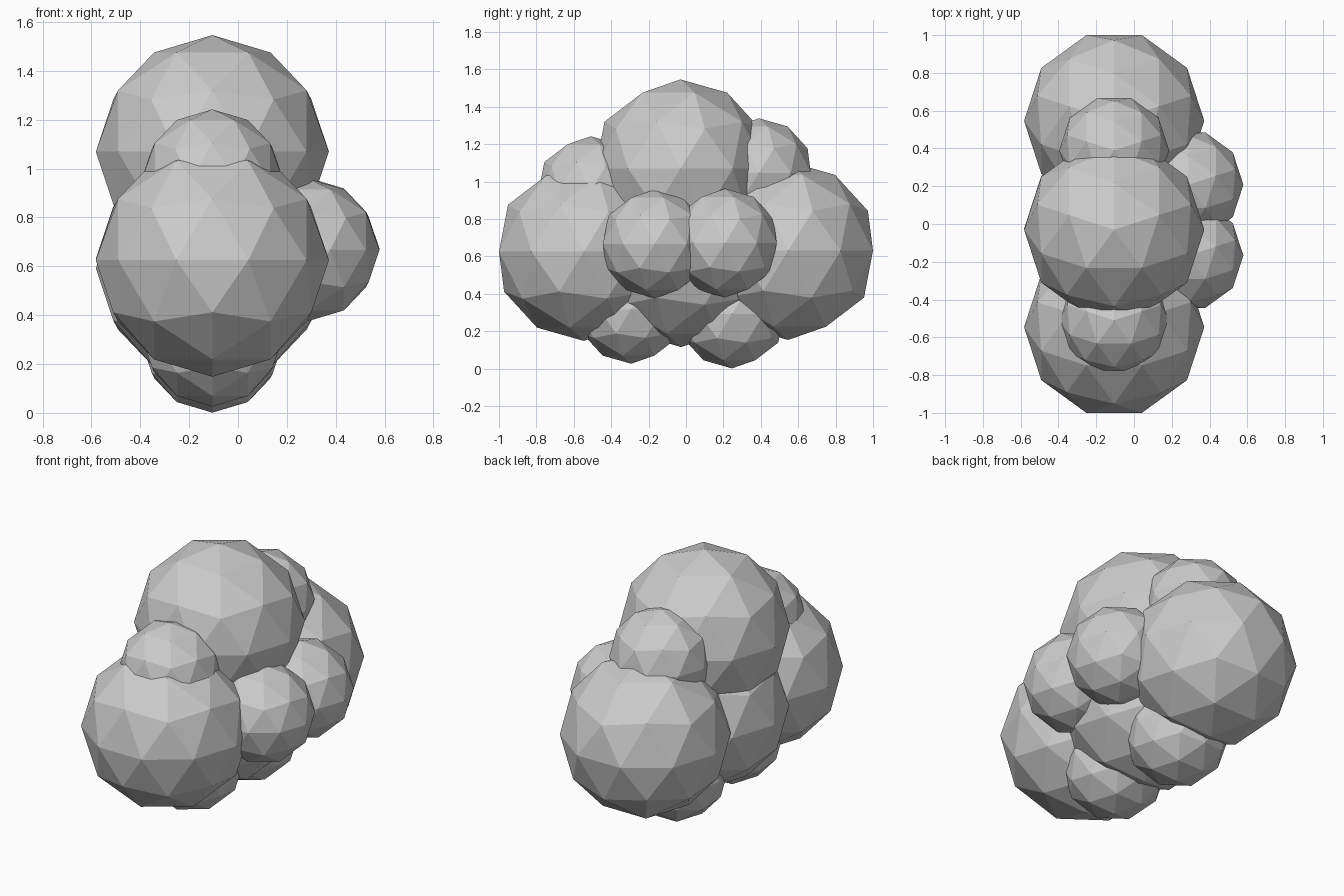
import bpy
import math

if "Cube" in bpy.data.objects:
    bpy.data.objects.remove(bpy.data.objects["Cube"])

BIG, SMALL = 0.477, 0.291   # the two puff radii
MID_X = -0.105              # shared centre plane of the cluster


def puff(name, radius, x, y, z):
    """Faceted ball with a lower five-edged corner turned to the front."""
    bpy.ops.mesh.primitive_ico_sphere_add(
        subdivisions=2, radius=radius, location=(x, y, z),
        rotation=(0, 0, math.pi / 2))
    bpy.context.object.name = name


# Large puffs: front, back, core and crown
for name, y, z in [("front_puff", -0.546, 0.625),
                   ("back_puff", 0.546, 0.63),
                   ("core_puff", -0.025, 0.592),
                   ("crown_puff", -0.03, 1.069)]:
    puff(name, BIG, MID_X, y, z)

# Small puffs filling the gaps above and below
for name, y, z in [("upper_front_puff", -0.51, 0.951),
                   ("upper_back_puff", 0.39, 1.047),
                   ("lower_front_puff", -0.293, 0.317),
                   ("lower_back_puff", 0.246, 0.292)]:
    puff(name, SMALL, MID_X, y, z)

# Two small puffs on the right side
for name, y, z in [("side_front_puff", -0.167, 0.667),
                   ("side_back_puff", 0.208, 0.671)]:
    puff(name, SMALL, 0.288, y, z)
